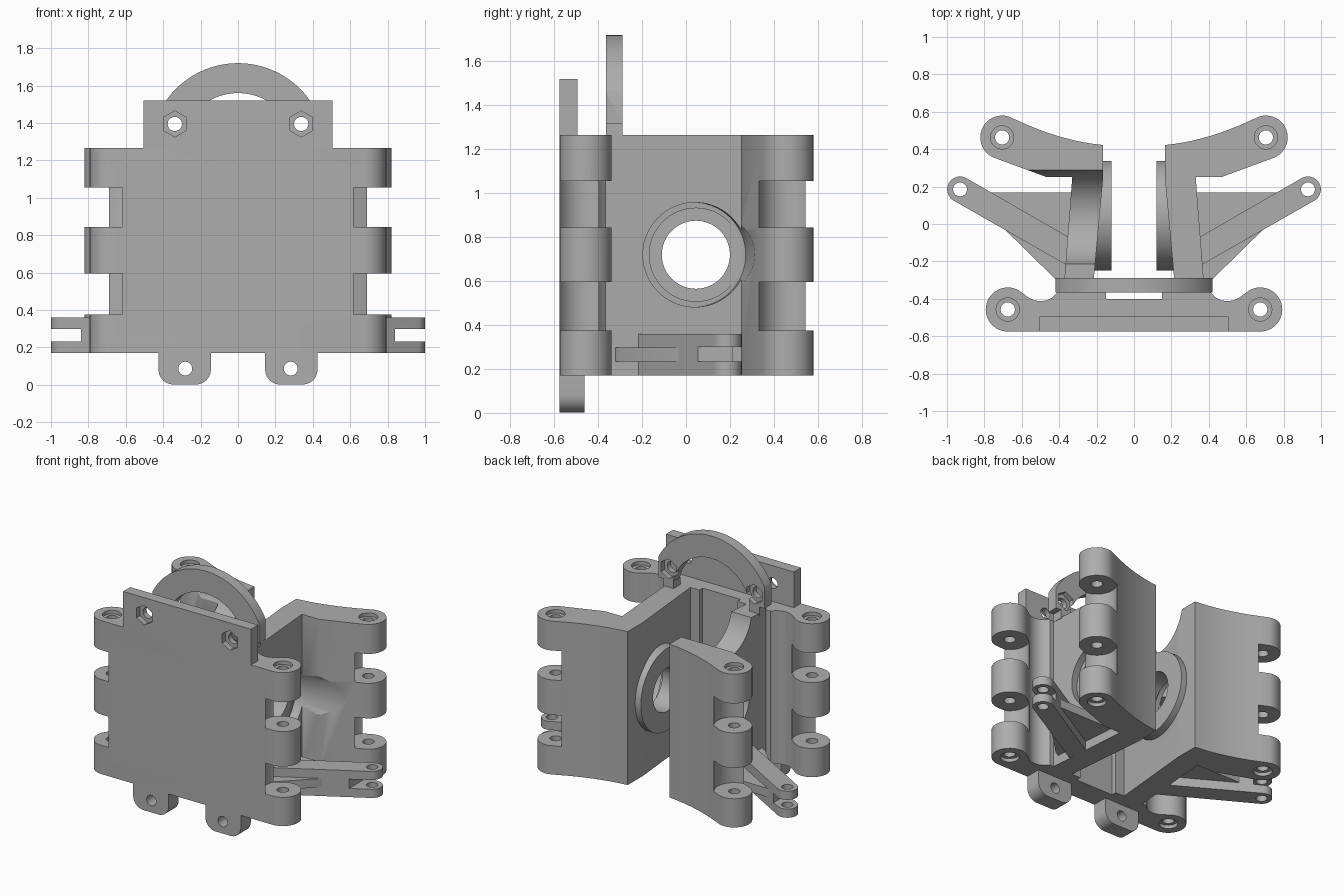
import bpy, bmesh
from math import sin, cos, radians, pi
from mathutils import Matrix, Vector

if "Cube" in bpy.data.objects:
    bpy.data.objects.remove(bpy.data.objects["Cube"], do_unlink=True)

grey = bpy.data.materials.new("plain_grey")
grey.use_nodes = True
grey.diffuse_color = (0.42, 0.42, 0.42, 1)
grey.node_tree.nodes["Principled BSDF"].inputs["Base Color"].default_value = (0.42, 0.42, 0.42, 1)

LOW, HIGH = 0.17, 1.265            # body height range
GAPS = [(0.375, 0.595), (0.845, 1.055)]
BORE_Y, BORE_Z = 0.045, 0.72       # centre of the large bore
FRONT_PIN, REAR_PIN = (0.675, -0.457), (0.705, 0.463)


def add_object(name, bm):
    bmesh.ops.recalc_face_normals(bm, faces=bm.faces)
    mesh = bpy.data.meshes.new(name)
    bm.to_mesh(mesh)
    bm.free()
    mesh.materials.append(grey)
    ob = bpy.data.objects.new(name, mesh)
    bpy.context.collection.objects.link(ob)
    return ob


def prism(name, points, a, b, axis="z"):
    """Extrude an outline along z (points are x, y) or y (points are x, z)."""
    bm = bmesh.new()
    place = (lambda p, t: (p[0], p[1], t)) if axis == "z" else (lambda p, t: (p[0], t, p[1]))
    face = bm.faces.new([bm.verts.new(place(p, a)) for p in points])
    grown = bmesh.ops.extrude_face_region(bm, geom=[face])["geom"]
    move = Vector(place((0, 0), b - a))
    bmesh.ops.translate(bm, vec=move, verts=[v for v in grown if isinstance(v, bmesh.types.BMVert)])
    return add_object(name, bm)


def box(name, x, y, z):
    return prism(name, [(x[0], y[0]), (x[1], y[0]), (x[1], y[1]), (x[0], y[1])], *z)


def rod(name, start, end, r, sides=48):
    start, end = Vector(start), Vector(end)
    d = end - start
    bm = bmesh.new()
    turn = d.to_track_quat("Z", "Y").to_matrix().to_4x4()
    bmesh.ops.create_cone(bm, cap_ends=True, segments=sides, radius1=r, radius2=r, depth=d.length,
                          matrix=Matrix.Translation((start + end) / 2) @ turn)
    return add_object(name, bm)


def combine(ob, others, operation="DIFFERENCE"):
    bpy.context.view_layer.objects.active = ob
    for other in others:
        mod = ob.modifiers.new("cut", "BOOLEAN")
        mod.operation, mod.solver, mod.object = operation, "EXACT", other
        bpy.ops.object.modifier_apply(modifier=mod.name)
        bpy.data.objects.remove(other, do_unlink=True)


def arc(cx, cy, r, a, b, n=20):
    return [(cx + r * cos(radians(a + (b - a) * i / n)),
             cy + r * sin(radians(a + (b - a) * i / n))) for i in range(n + 1)]


def flip(points, s):
    return [(s * x, y) for x, y in points]


def hinge_cutters(pin, s):
    """Pin hole, end counterbores and clearance for the mating knuckles."""
    x, y = s * pin[0], pin[1]
    cuts = [rod("cutter", (x, y, 0), (x, y, 2), 0.038, 32)]
    for z in (LOW, HIGH):
        cuts.append(rod("cutter", (x, y, z - 0.025), (x, y, z + 0.025), 0.062, 32))
    for a, b in GAPS:
        cuts.append(rod("cutter", (x, y, a), (x, y, b), 0.131))
    return cuts


# Front hinge plate with knuckles on both edges
half = [(0.15, -0.402), (0.15, -0.365), (0.41, -0.365), (0.435, -0.392), (0.465, -0.408),
        (0.5, -0.413), (0.535, -0.408), (0.565, -0.393)]
half += arc(*FRONT_PIN, 0.118, 130, -90)
plate = prism("front_hinge_plate", half + flip(half, -1)[::-1], LOW, HIGH)
for s in (1, -1):
    combine(plate, hinge_cutters(FRONT_PIN, s))

# Raised plate above it, with nut pockets
upper = box("upper_plate", (-0.505, 0.505), (-0.575, -0.495), (HIGH, 1.52))
# Open ring behind the upper plate
ring = rod("arch_ring", (0, -0.365, 1.25), (0, -0.288, 1.25), 0.47, 96)
combine(ring, [rod("cutter", (0, -0.5, 1.25), (0, -0.2, 1.25), 0.31, 96),
               box("cutter", (-1, 1), (-0.6, 0), (0.5, 1.315)),
               box("cutter", (0.42, 1), (-0.6, 0), (1, 2)),
               box("cutter", (-1, -0.42), (-0.6, 0), (1, 2))])
for s in (1, -1):
    x, z = s * 0.338, 1.395
    for part, pocket in ((upper, (-0.6, -0.535)), (ring, (-0.325, -0.2))):
        combine(part, [rod("cutter", (x, -0.7, z), (x, -0.1, z), 0.038, 32),
                       rod("cutter", (x, pocket[0], z), (x, pocket[1], z), 0.07, 6)])

for s, side in ((1, "left"), (-1, "right")):
    # Post that carries the ring on the body
    box(side + "_ring_post", sorted((s * 0.3, s * 0.378)), (-0.365, -0.288), (HIGH - 0.01, 1.317))

    # Rounded mounting tab under the plate
    tab = [(0.145, 0.172)] + arc(0.225, 0.082, 0.08, 180, 270, 10)
    tab += arc(0.345, 0.082, 0.08, 270, 360, 10) + [(0.425, 0.172)]
    lug = prism(side + "_mounting_tab", flip(tab, s), -0.575, -0.462, "y")
    combine(lug, [rod("cutter", (s * 0.282, -0.7, 0.087), (s * 0.282, -0.4, 0.087), 0.037, 32)])

    # Slanted side wall and curved rear arm in one outline
    back = [(0.165 + 0.495 * t / 10, 0.422 + 0.05 * t / 10 + 0.1 * (t / 10) ** 2) for t in range(10)]
    outline = back + arc(*REAR_PIN, 0.117, 106, -70)
    outline += [(0.465, 0.25), (0.33, 0.25), (0.378, -0.37), (0.222, -0.37), (0.165, 0.25)]
    wall = prism(side + "_wall_and_rear_arm", flip(outline, s), LOW, HIGH)
    collar = rod("collar", (s * 0.12, BORE_Y, BORE_Z), (s * 0.24, BORE_Y, BORE_Z), 0.293, 80)
    combine(wall, [collar], "UNION")

    # Stepped bore, with the wide recess leaning towards the rear
    seat = Vector((s * 0.29, BORE_Y - 0.01, BORE_Z))
    lean = Vector((s, 0.11, 0)) * 0.7
    cuts = [rod("cutter", seat, seat + lean, 0.238, 72),
            rod("cutter", (s * 0.265, BORE_Y, BORE_Z), (s * 0.6, BORE_Y, BORE_Z), 0.212, 72),
            rod("cutter", (s * 0.05, BORE_Y, BORE_Z), (s * 0.6, BORE_Y, BORE_Z), 0.155, 72)]
    if s < 0:   # open trough across the top of one wall
        cuts.append(rod("cutter", (-0.9, 0.038, 1.31), (-0.1, 0.038, 1.31), 0.255, 72))
    combine(wall, cuts + hinge_cutters(REAR_PIN, s))

    # Forked link arm low on the wall
    link = arc(0.93, 0.185, 0.069, -60, 120) + [(0.35, -0.07), (0.3, -0.1), (0.3, -0.255), (0.36, -0.22)]
    arm = prism(side + "_link_arm", flip(link, s), LOW + 0.001, 0.36)
    combine(arm, [rod("cutter", (s * 0.93, 0.185, 0), (s * 0.93, 0.185, 1), 0.037, 32),
                  box("cutter", sorted((s * 0.84, s * 1.1)), (-0.2, 0.4), (0.233, 0.299))])

    # Thin web bracing the link arm
    web = [(0.3, 0.168), (0.8, 0.168), (0.69, -0.03), (0.415, -0.3), (0.33, -0.345), (0.3, -0.345)]
    prism(side + "_web", flip(web, s), 0.235, 0.297)

# Smooth the round surfaces, keep the edges sharp
bpy.ops.object.select_all(action="DESELECT")
for ob in bpy.context.scene.objects:
    if ob.type == "MESH":
        ob.select_set(True)
        bpy.context.view_layer.objects.active = ob
bpy.ops.object.shade_smooth_by_angle(angle=radians(30))
